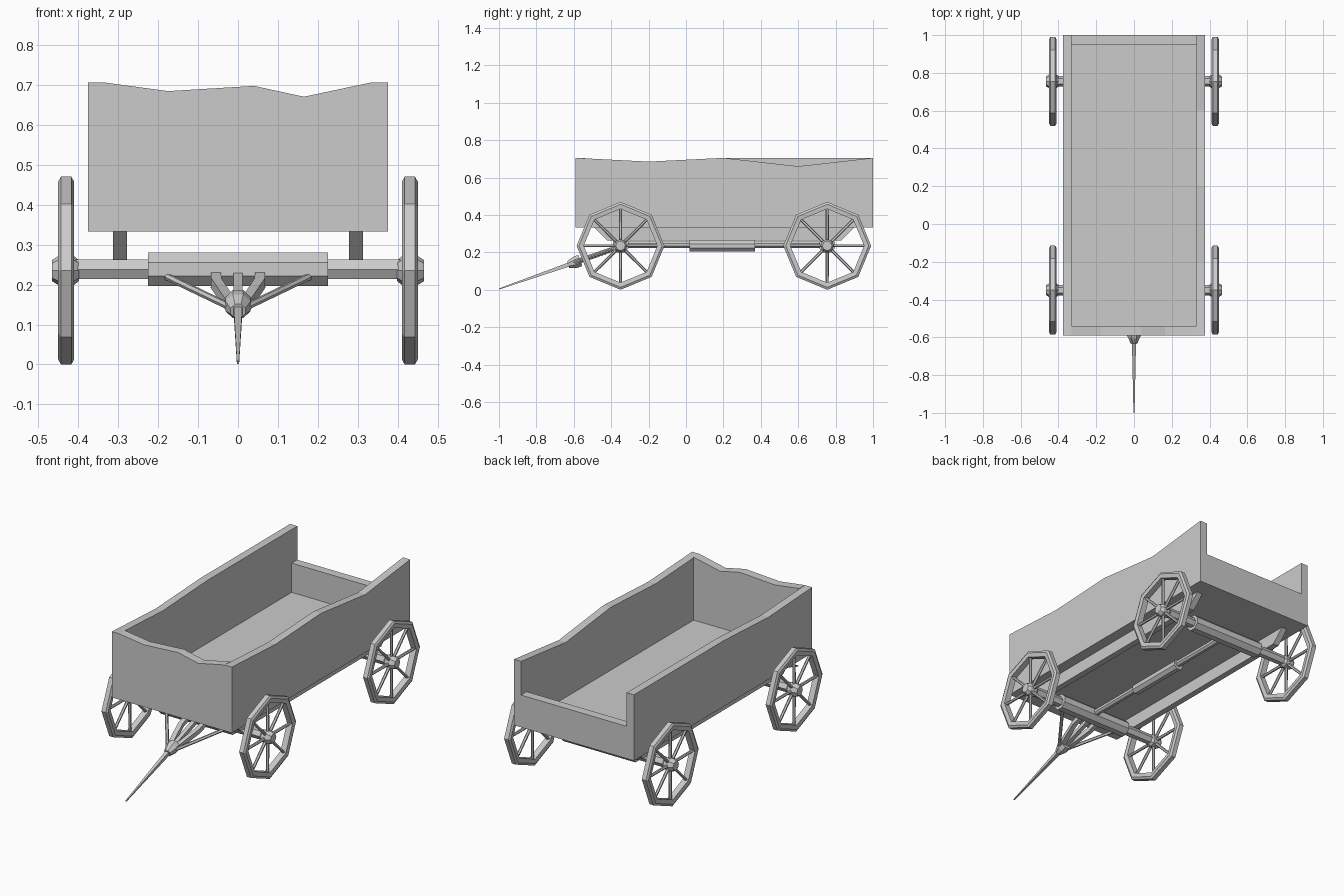
import bpy, bmesh
from math import sin, cos, pi, radians
from mathutils import Vector

if "Cube" in bpy.data.objects:
    bpy.data.objects.remove(bpy.data.objects["Cube"])


def finish(name, bm):
    bmesh.ops.recalc_face_normals(bm, faces=bm.faces)
    me = bpy.data.meshes.new(name)
    bm.to_mesh(me)
    bm.free()
    ob = bpy.data.objects.new(name, me)
    bpy.context.collection.objects.link(ob)
    return ob


def plate(name, pts, axis, a, b):
    """Extrude a 2D outline along an axis (0=x, 1=y, 2=z) from a to b."""
    def place(p, t):
        c = list(p)
        c.insert(axis, t)
        return c
    bm = bmesh.new()
    f = bm.faces.new([bm.verts.new(place(p, a)) for p in pts])
    ext = bmesh.ops.extrude_face_region(bm, geom=[f])
    move = Vector((0, 0, 0))
    move[axis] = b - a
    bmesh.ops.translate(bm, vec=move, verts=[v for v in ext["geom"] if isinstance(v, bmesh.types.BMVert)])
    return finish(name, bm)


def rod(bm, path, radii, sides, turn=0.0):
    """Low-poly rod through the path points, one radius per point."""
    path = [Vector(p) for p in path]
    rings = []
    for i, p in enumerate(path):
        d = (path[min(i + 1, len(path) - 1)] - path[max(i - 1, 0)]).normalized()
        ref = Vector((1, 0, 0)) if abs(d.z) > 0.6 else Vector((0, 0, 1))
        s = d.cross(ref).normalized()
        u = s.cross(d)
        rings.append([bm.verts.new(p + radii[i] * (s * cos(t) + u * sin(t)))
                      for t in (radians(turn) + 2 * pi * k / sides for k in range(sides))])
    for r0, r1 in zip(rings, rings[1:]):
        for k in range(sides):
            j = (k + 1) % sides
            bm.faces.new((r0[k], r0[j], r1[j], r1[k]))
    bm.faces.new(rings[0])
    bm.faces.new(rings[-1])


def rod_object(name, *args):
    bm = bmesh.new()
    rod(bm, *args)
    return finish(name, bm)


# Wagon box: floor, side boards with worn top edges, front board, low tailgate
B, T = 0.333, 0.705
plate("floor", [(-0.34, -0.585), (0.34, -0.585), (0.34, 0.99), (-0.34, 0.99)], 2, B, 0.35)
plate("right_board", [(-0.59, B), (1, B), (1, T), (0.6, 0.66), (0.2, T), (-0.2, 0.685), (-0.59, T)],
      0, 0.33, 0.375)
plate("left_board", [(-0.59, B), (1, B), (1, T), (0.2, T), (-0.2, 0.685), (-0.59, T)],
      0, -0.375, -0.33)
plate("front_board", [(-0.33, B), (0.33, B), (0.33, T), (0.165, 0.67), (0.04, 0.697),
                      (-0.175, 0.684), (-0.33, T)], 1, -0.59, -0.54)
plate("tailgate", [(-0.33, B), (0.33, B), (0.33, 0.515), (-0.33, 0.515)], 1, 0.95, 1.0)

# Rails under the floor
for s, side in ((1, "right"), (-1, "left")):
    plate(side + "_rail", [(-0.49, B), (0.90, B), (0.83, 0.262), (-0.42, 0.262)], 0, s * 0.278, s * 0.313)

# Wheels and axles
WZ, R = 0.235, 0.235
RIM = [(0.197, 0.413), (0.222, 0.410), (R, 0.417), (R, 0.443), (0.222, 0.450), (0.197, 0.447)]
for end, wy in (("front", -0.35), ("rear", 0.755)):
    rod_object(end + "_axle", [(-0.44, wy, 0.238), (0.44, wy, 0.238)], [0.028] * 2, 6)
    rod_object(end + "_axle_block", [(-0.225, wy, 0.238), (0.225, wy, 0.238)], [0.045] * 2, 8, 22.5)
    for s, side in ((1, "right"), (-1, "left")):
        bm = bmesh.new()
        rings = []
        for k in range(8):
            a = k * pi / 4
            rings.append([bm.verts.new((s * x, wy + r * cos(a), WZ + r * sin(a))) for r, x in RIM])
            rod(bm, [(s * 0.43, wy + r * cos(a), WZ + r * sin(a)) for r in (0.015, 0.205)],
                [0.009, 0.008], 6)
        for k in range(8):
            r0, r1 = rings[k], rings[(k + 1) % 8]
            for i in range(6):
                j = (i + 1) % 6
                bm.faces.new((r0[i], r0[j], r1[j], r1[i]))
        # hub
        rod(bm, [(s * x, wy, WZ) for x in (0.398, 0.41, 0.45, 0.466)], [0.026, 0.036, 0.036, 0.026], 8)
        finish(f"{end}_{side}_wheel", bm)

# Centre pole joining the axles, with its thicker sleeve
rod_object("centre_pole", [(0, -0.35, 0.24), (0, 0.755, 0.24)], [0.019] * 2, 8, 22.5)
rod_object("pole_sleeve", [(0, 0.02, 0.234), (0, 0.37, 0.234)], [0.031] * 2, 8, 22.5)


# Tongue and its braces, all lying in one sloping plane
def on_slope(x, y):
    return (x, y, 0.004 + 0.35 * (y + 1))


rod_object("tongue", [on_slope(0, -0.36), on_slope(0, -0.6), on_slope(0, -0.999)],
           [0.016, 0.016, 0.004], 4, 45)
rod_object("tongue_collar", [on_slope(0, -0.565), on_slope(0, -0.595), on_slope(0, -0.63)],
           [0.034, 0.034, 0.02], 8, 22.5)
for s, side in ((1, "right"), (-1, "left")):
    rod_object(side + "_fork_arm", [on_slope(s * 0.055, -0.35), on_slope(s * 0.055, -0.43),
                                    on_slope(s * 0.015, -0.60)], [0.018] * 3, 4, 45)
    rod_object(side + "_brace", [on_slope(s * 0.195, -0.36), on_slope(s * 0.02, -0.60)],
               [0.009] * 2, 6)
